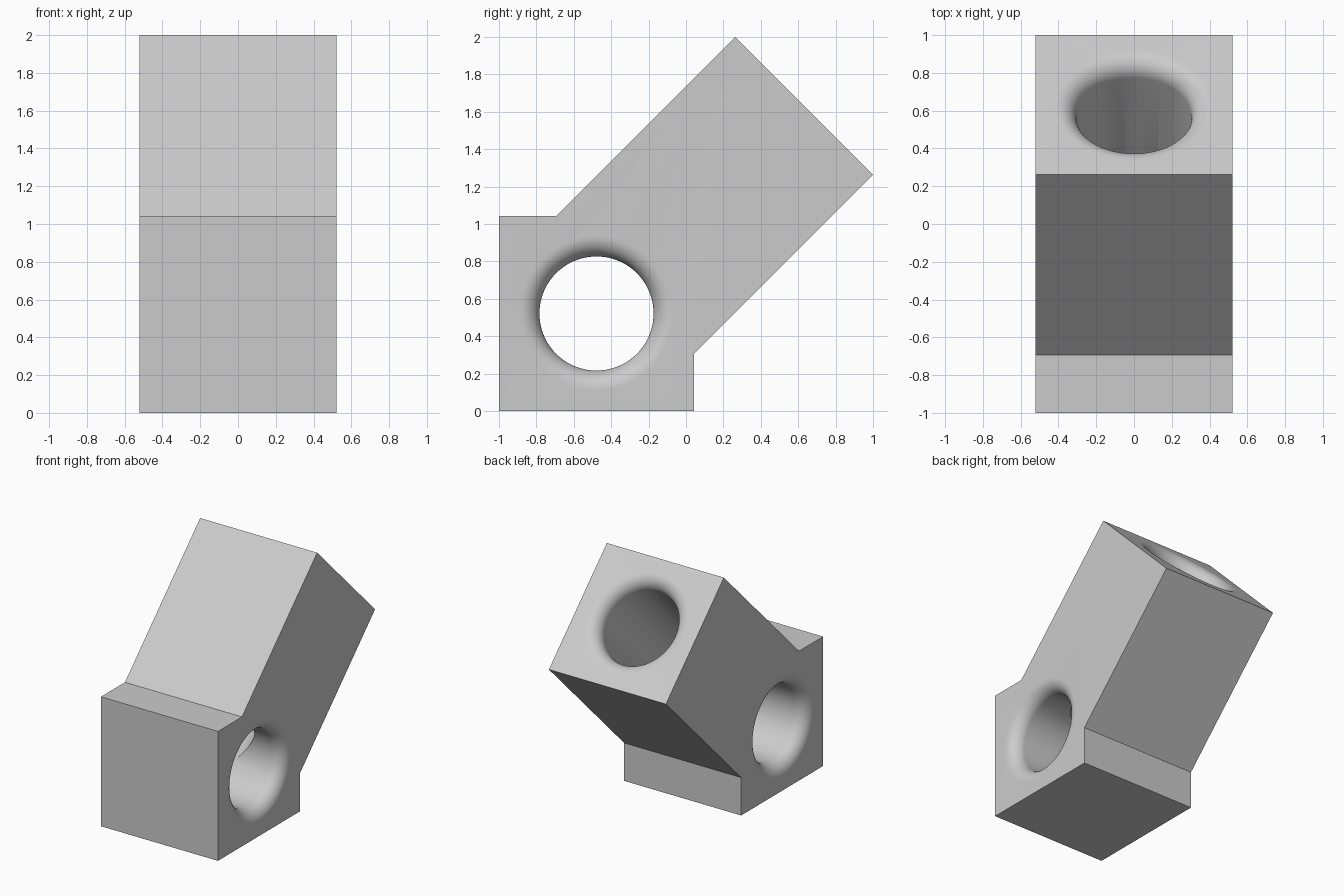
import bpy, bmesh, math
from mathutils import Matrix, Vector

cube = bpy.data.objects.get("Cube")
if cube:
    bpy.data.objects.remove(cube, do_unlink=True)

HALF = 0.5215             # half the thickness of both limbs
RADIUS, FILLET = 0.305, 0.106
ARM = 1.57                # base centre to arm end
CENTRE = Vector((0, -1 + HALF, HALF))
SEGMENTS = 96

grey = bpy.data.materials.new("plain grey")
grey.use_nodes = True
colour = (0.6, 0.6, 0.6, 1)
grey.diffuse_color = colour
grey.node_tree.nodes["Principled BSDF"].inputs["Base Color"].default_value = colour


def make_object(name, bm):
    bmesh.ops.recalc_face_normals(bm, faces=bm.faces[:])
    mesh = bpy.data.meshes.new(name)
    bm.to_mesh(mesh)
    bm.free()
    mesh.materials.append(grey)
    obj = bpy.data.objects.new(name, mesh)
    bpy.context.collection.objects.link(obj)
    return obj


def flare(face_z):
    """Rounded mouth of a bore, from the straight wall out past the face."""
    pts = []
    for i in range(13):
        a = math.pi / 2 * i / 12
        pts.append((RADIUS + FILLET * (1 - math.cos(a)),
                    face_z - FILLET * (1 - math.sin(a))))
    return pts + [(RADIUS + FILLET, face_z + 0.05)]


def lathe(name, profile, matrix):
    """Closed solid of revolution about local z."""
    bm = bmesh.new()
    rings = []
    for r, z in profile:
        rings.append([bm.verts.new((r * math.cos(t), r * math.sin(t), z))
                      for t in (math.tau * k / SEGMENTS for k in range(SEGMENTS))])
    for low, high in zip(rings, rings[1:]):
        for k in range(SEGMENTS):
            n = (k + 1) % SEGMENTS
            bm.faces.new((low[k], low[n], high[n], high[k]))
    bm.faces.new(rings[0][::-1])
    bm.faces.new(rings[-1])
    bm.transform(matrix)
    obj = make_object(name, bm)
    obj.hide_render = True
    return obj


# Angled block: side outline extruded across x
s = HALF * math.sqrt(2)
end = CENTRE + Vector((0, 1, 1)) * ARM / math.sqrt(2)
h = HALF / math.sqrt(2)
back, top = CENTRE.y + HALF, 2 * HALF
outline = [(-1, 0), (back, 0), (back, top - s), (end.y + h, end.z - h),
           (end.y - h, end.z + h), (CENTRE.y + s - HALF - 2 * (s - HALF), top), (-1, top)]
bm = bmesh.new()
side = bm.faces.new([bm.verts.new((-HALF, y, z)) for y, z in outline])
extruded = bmesh.ops.extrude_face_region(bm, geom=[side])["geom"]
bmesh.ops.translate(bm, vec=(2 * HALF, 0, 0),
                    verts=[v for v in extruded if isinstance(v, bmesh.types.BMVert)])
block = make_object("angled_block", bm)

# Cross bore through the base, flared at both ends
mouth = flare(HALF)
cross_profile = [(r, -z) for r, z in reversed(mouth)] + mouth
cross = lathe("cross_bore_cutter", cross_profile,
              Matrix.Translation(CENTRE) @ Matrix.Rotation(math.pi / 2, 4, "Y"))

# Arm bore from the slanted end down to the cross bore
arm = lathe("arm_bore_cutter", [(RADIUS, 0.02)] + flare(ARM),
            Matrix.Translation(CENTRE) @ Matrix.Rotation(-math.pi / 4, 4, "X"))

bpy.context.view_layer.objects.active = block
block.select_set(True)
for cutter in (cross, arm):
    mod = block.modifiers.new(cutter.name, "BOOLEAN")
    mod.operation = "DIFFERENCE"
    mod.solver = "EXACT"
    mod.object = cutter
    bpy.ops.object.modifier_apply(modifier=mod.name)
    bpy.data.objects.remove(cutter, do_unlink=True)

bpy.ops.object.select_all(action="DESELECT")
block.select_set(True)
bpy.ops.object.shade_smooth_by_angle(angle=math.radians(30))
